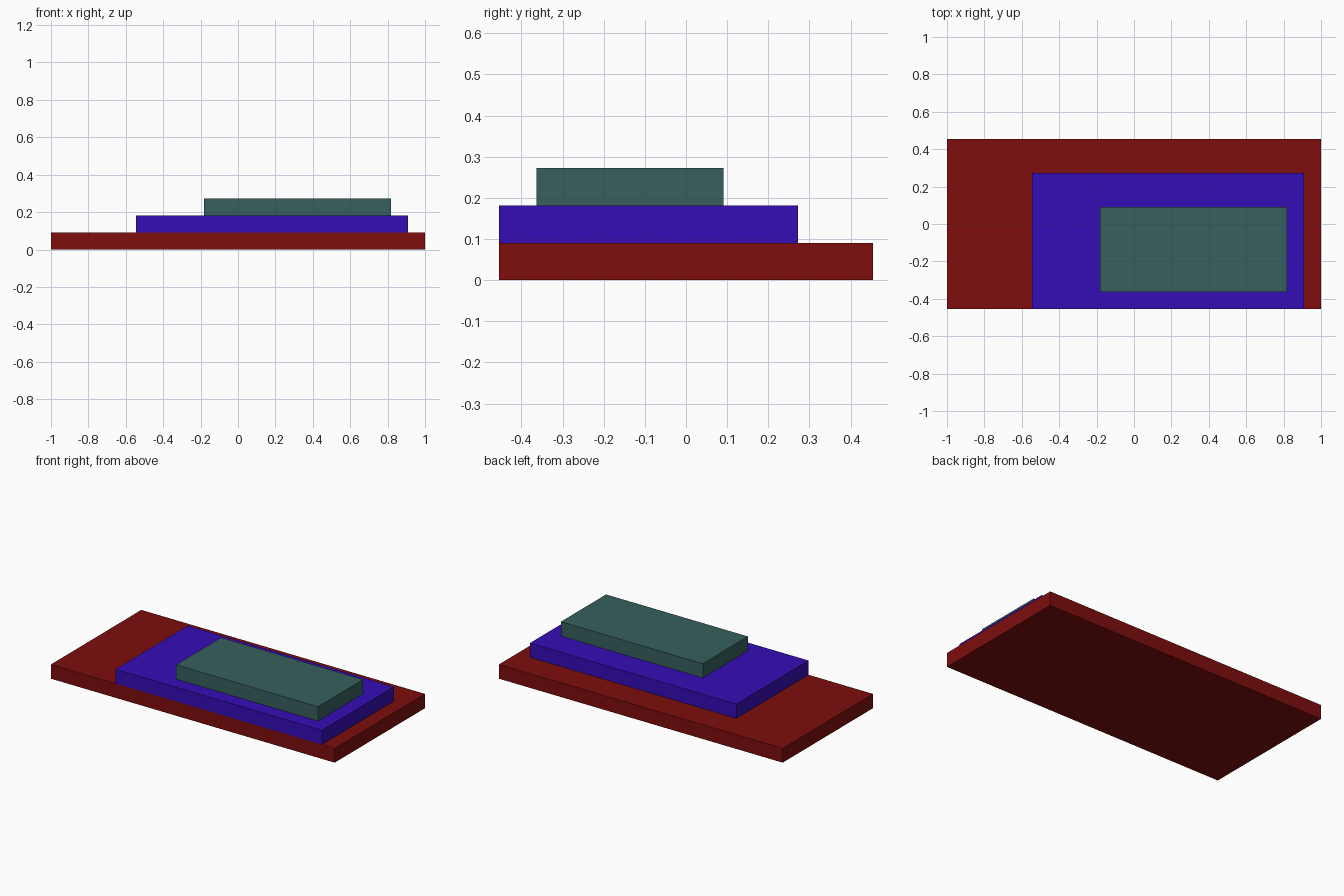
import bpy

cube = bpy.data.objects.get("Cube")
if cube:
    bpy.data.objects.remove(cube, do_unlink=True)

U = 2 / 22  # one grid module; every tier is one module thick


def material(name, rgb):
    mat = bpy.data.materials.new(name)
    mat.use_nodes = True
    colour = (*rgb, 1)
    mat.diffuse_color = colour
    mat.node_tree.nodes["Principled BSDF"].inputs["Base Color"].default_value = colour
    return mat


def slab(name, x0, x1, y0, y1, level, mat):
    """Box between module coordinates, resting on the given level."""
    bpy.ops.mesh.primitive_cube_add(
        size=1, location=((x0 + x1) / 2 * U, (y0 + y1) / 2 * U, (level + 0.5) * U))
    ob = bpy.context.object
    ob.name = ob.data.name = name
    ob.scale = ((x1 - x0) * U, (y1 - y0) * U, U)
    bpy.ops.object.transform_apply(location=False, rotation=False, scale=True)
    ob.data.materials.append(mat)
    return ob


# Three stacked tiers, stepping toward the front left
slab("base_slab", -11, 11, -5, 5, 0, material("dark red", (0.21, 0.004, 0.004)))
slab("middle_slab", -6, 10, -5, 3, 1, material("deep blue", (0.036, 0.004, 0.47)))
slab("top_slab", -2, 9, -4, 1, 2, material("slate teal", (0.038, 0.117, 0.112)))
